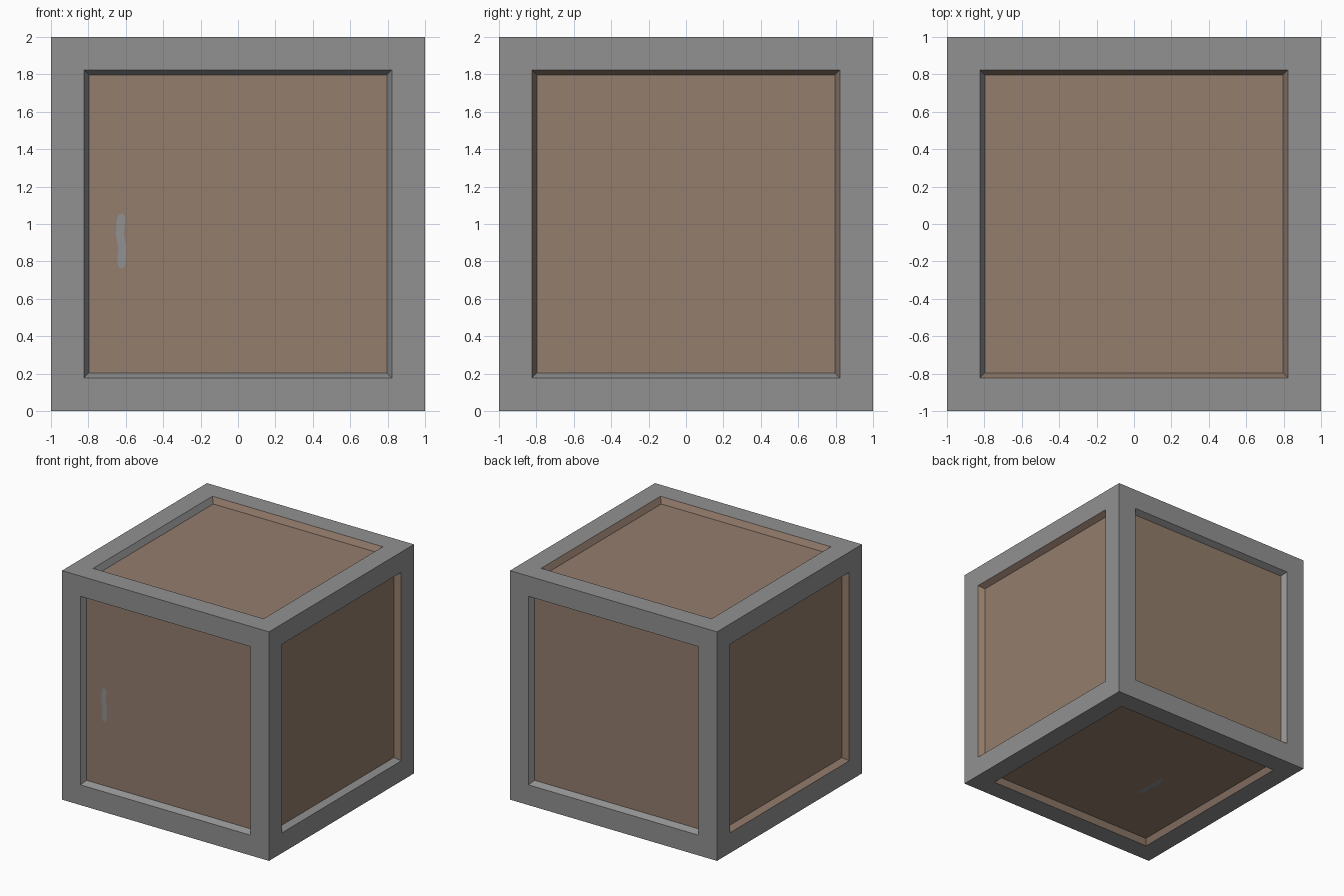
import bpy, bmesh
from mathutils import Vector

if "Cube" in bpy.data.objects:
    bpy.data.objects.remove(bpy.data.objects["Cube"])


def material(name, rgb):
    m = bpy.data.materials.new(name)
    m.diffuse_color = (*rgb, 1.0)
    m.use_nodes = True
    m.node_tree.nodes["Principled BSDF"].inputs["Base Color"].default_value = m.diffuse_color
    return m


GREY = material("frame grey", (0.285, 0.285, 0.285))
BROWN = material("panel brown", (0.292, 0.205, 0.15))


def add_object(name, bm, mats):
    me = bpy.data.meshes.new(name)
    bm.to_mesh(me)
    bm.free()
    for m in mats:
        me.materials.append(m)
    ob = bpy.data.objects.new(name, me)
    bpy.context.collection.objects.link(ob)
    return ob


def axis_name(v):
    i = max(range(3), key=lambda k: abs(v[k]))
    return ("+" if v[i] > 0 else "-") + "xyz"[i]


# Crate: a cube with a bevelled recess sunk into every face
bm = bmesh.new()
bmesh.ops.create_cube(bm, size=2.0)
panels = list(bm.faces)
bmesh.ops.inset_individual(bm, faces=panels, thickness=0.25)
walls = bmesh.ops.inset_individual(bm, faces=panels, thickness=0.038, depth=-0.05)["faces"]

# Panels brown; recess walls grey on front and back, and on one side of the others
grey_walls = {("+x", "-z"), ("+z", "-x"), ("-x", "+z"), ("-z", "+x")}
for f in panels:
    f.material_index = 1
for w in walls:
    c = w.calc_center_median()
    face = axis_name(c)
    i = "xyz".index(face[1])
    c[i] = 0.0
    side = axis_name(c)
    grey = face[1] == "y" or (face, side) in grey_walls
    w.material_index = 0 if grey else 1
bmesh.ops.translate(bm, verts=bm.verts, vec=(0, 0, 1))
add_object("crate", bm, [GREY, BROWN])

# Wavy grey stroke, as an outline around its own centre
STROKE = [(-.011, .145), (.010, .148), (.022, .122), (.015, .039), (.028, -.036),
          (.022, -.128), (.005, -.148), (-.014, -.138), (-.021, -.09),
          (-.015, -.036), (-.027, .028), (-.025, .112)]


def stroke(name, centre, up, normal):
    bm = bmesh.new()
    vs = [bm.verts.new(Vector(centre) + Vector((u, 0, 0)) + Vector(up) * v) for u, v in STROKE]
    f = bm.faces.new(vs)
    f.normal_update()
    if f.normal.dot(Vector(normal)) < 0:
        f.normal_flip()
    add_object(name, bm, [GREY])


stroke("front_stroke", (-0.625, -0.953, 0.908), (0, 0, 1), (0, -1, 0))
stroke("bottom_stroke", (-0.268, -0.105, 0.047), (0, 1, 0), (0, 0, -1))
